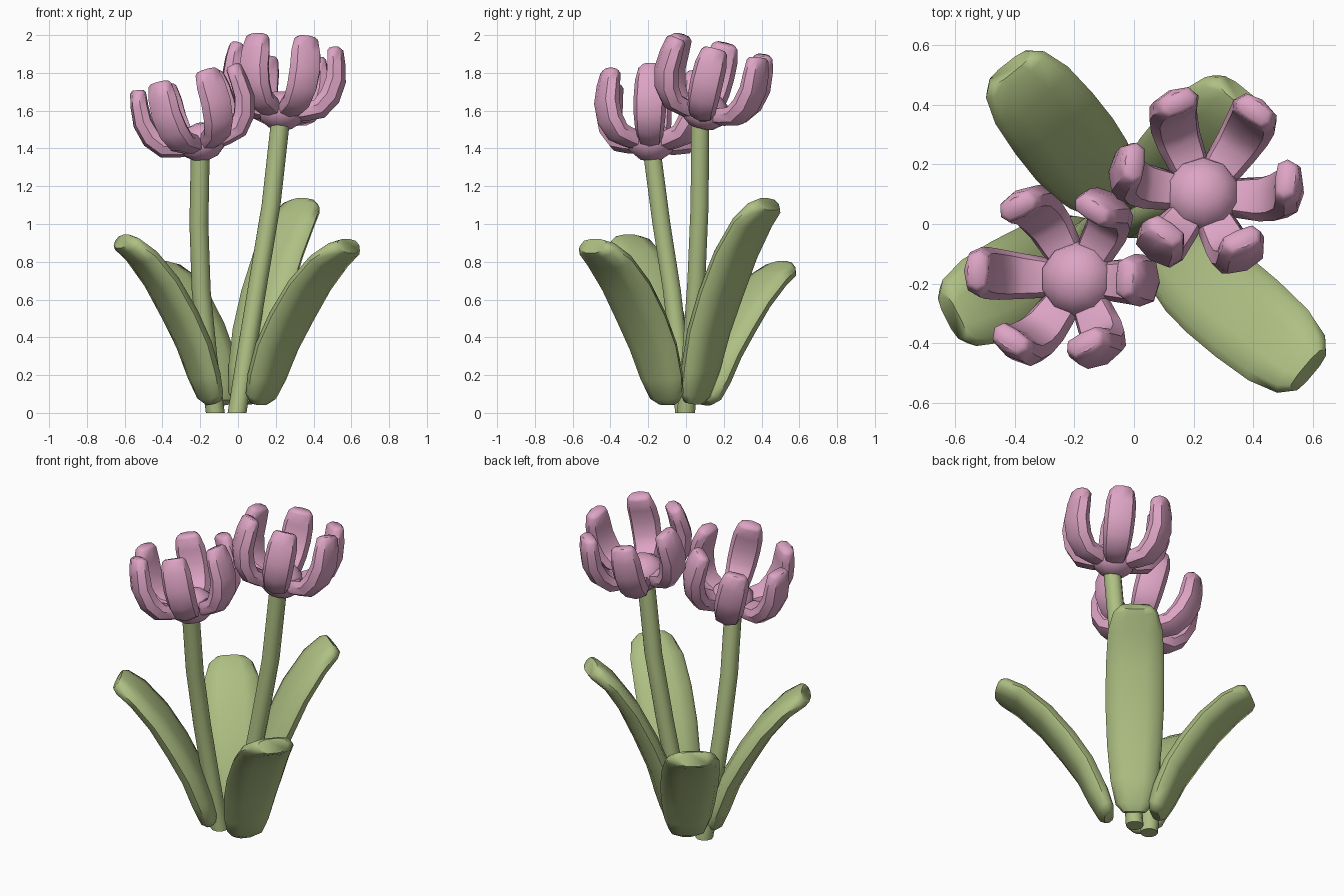
import bpy, bmesh
from math import sin, cos, radians, pi
from mathutils import Vector, Matrix

if "Cube" in bpy.data.objects:
    bpy.data.objects.remove(bpy.data.objects["Cube"])


def material(name, rgb):
    m = bpy.data.materials.new(name)
    m.diffuse_color = (*rgb, 1)
    m.use_nodes = True
    m.node_tree.nodes["Principled BSDF"].inputs["Base Color"].default_value = m.diffuse_color
    return m


GREEN = material("leaf_green", (0.43, 0.53, 0.23))
PINK = material("petal_pink", (0.72, 0.37, 0.55))


def finish(name, bm, mat, angle=50):
    bmesh.ops.recalc_face_normals(bm, faces=bm.faces)
    me = bpy.data.meshes.new(name)
    bm.to_mesh(me)
    bm.free()
    me.materials.append(mat)
    ob = bpy.data.objects.new(name, me)
    bpy.context.collection.objects.link(ob)
    bpy.ops.object.select_all(action='DESELECT')
    ob.select_set(True)
    bpy.context.view_layer.objects.active = ob
    bpy.ops.object.shade_smooth_by_angle(angle=radians(angle))
    return ob


def loft(bm, rings):
    """Skin a list of point rings and cap both ends."""
    vs = [[bm.verts.new(p) for p in ring] for ring in rings]
    n = len(vs[0])
    for a, b in zip(vs, vs[1:]):
        for i in range(n):
            bm.faces.new((a[i], a[(i + 1) % n], b[(i + 1) % n], b[i]))
    bm.faces.new(vs[0])
    bm.faces.new(vs[-1])


def blade(path, widths, thicks, cup, azimuth, sides=10):
    """Rings of a cupped blade following a (radius, height) path."""
    rot = Matrix.Rotation(radians(azimuth), 4, 'Z')
    rings = []
    for k, (r, h) in enumerate(path):
        a, b = path[max(k - 1, 0)], path[min(k + 1, len(path) - 1)]
        t = Vector((b[0] - a[0], 0, b[1] - a[1])).normalized()
        inward = Vector((-t.z, 0, t.x))
        ring = []
        for i in range(sides):
            c, s = cos(2 * pi * i / sides), sin(2 * pi * i / sides)
            u = abs(c) ** 0.8 * (1 if c > 0 else -1)
            v = abs(s) ** 0.7 * (1 if s > 0 else -1)
            off = v * thicks[k] / 2 + cup * widths[k] * (u * u - 0.4)
            ring.append(rot @ (Vector((r, u * widths[k] / 2, h)) + inward * off))
        rings.append(ring)
    return rings


# Leaves: one shared arching profile, scaled between start and tip
LEAF_R = (0, .03, .10, .21, .37, .57, .79, .95, 1)
LEAF_Z = (0, .04, .17, .36, .55, .75, .91, .985, 1.005)
LEAF_W = (.13, .21, .27, .31, .33, .33, .31, .25, .18)
LEAF_T = (.06, .10, .12, .12, .12, .11, .10, .10, .085)
for name, az, r0, r1, z0, z1 in (
        ("leaf_front_right", -40, .14, .765, .055, .88),
        ("leaf_back_left", 128.5, .12, .67, .055, .765),
        ("leaf_back_right", 51, .05, .56, .055, 1.10),
        ("leaf_front_left", 207, .15, .685, .055, .905)):
    path = [(r0 + (r1 - r0) * r, z0 + (z1 - z0) * z) for r, z in zip(LEAF_R, LEAF_Z)]
    bm = bmesh.new()
    loft(bm, blade(path, LEAF_W, LEAF_T, 0.015, az))
    finish(name, bm, GREEN)

# Stems: round horizontal sections along a leaning path
for name, pts in (
        ("stem_left", ((-.12, -.01, 0), (-.16, -.035, .3), (-.195, -.075, .65),
                       (-.207, -.13, 1.0), (-.2, -.18, 1.38))),
        ("stem_right", ((-.005, 0, 0), (.05, .03, .35), (.108, .055, .7),
                        (.175, .072, 1.1), (.225, .075, 1.55)))):
    bm = bmesh.new()
    loft(bm, [[Vector(p) + Vector((cos(i * pi / 5), sin(i * pi / 5), 0)) * .05
               for i in range(10)] for p in pts])
    finish(name, bm, GREEN)

# Flower heads: a round heart with six upright petals, tilted outward
PETAL = ((.07, -.015), (.13, .0), (.2, .02), (.25, .085), (.275, .175), (.27, .265), (.26, .335), (.257, .35))
PETAL_W = (.12, .14, .155, .17, .175, .17, .14, .11)
PETAL_T = (.08, .095, .105, .11, .105, .095, .085, .06)
for side, centre, turn, lean_to, lean in (
        ("left", (-.19, -.185, 1.435), -3, 170, 15),
        ("right", (.23, .10, 1.60), -6, 72, 14)):
    axis = Vector((-sin(radians(lean_to)), cos(radians(lean_to)), 0))
    place = Matrix.Translation(centre) @ Matrix.Rotation(radians(lean), 4, axis)
    bm = bmesh.new()
    bmesh.ops.create_uvsphere(bm, u_segments=10, v_segments=6, radius=.13)
    bmesh.ops.scale(bm, vec=(1, 1, .8), verts=bm.verts)
    finish("flower_heart_" + side, bm, PINK).matrix_world = place
    for k in range(6):
        bm = bmesh.new()
        loft(bm, blade(PETAL, PETAL_W, PETAL_T, 0.05, turn + 60 * k, 8))
        finish(f"petal_{side}_{k + 1}", bm, PINK).matrix_world = place
